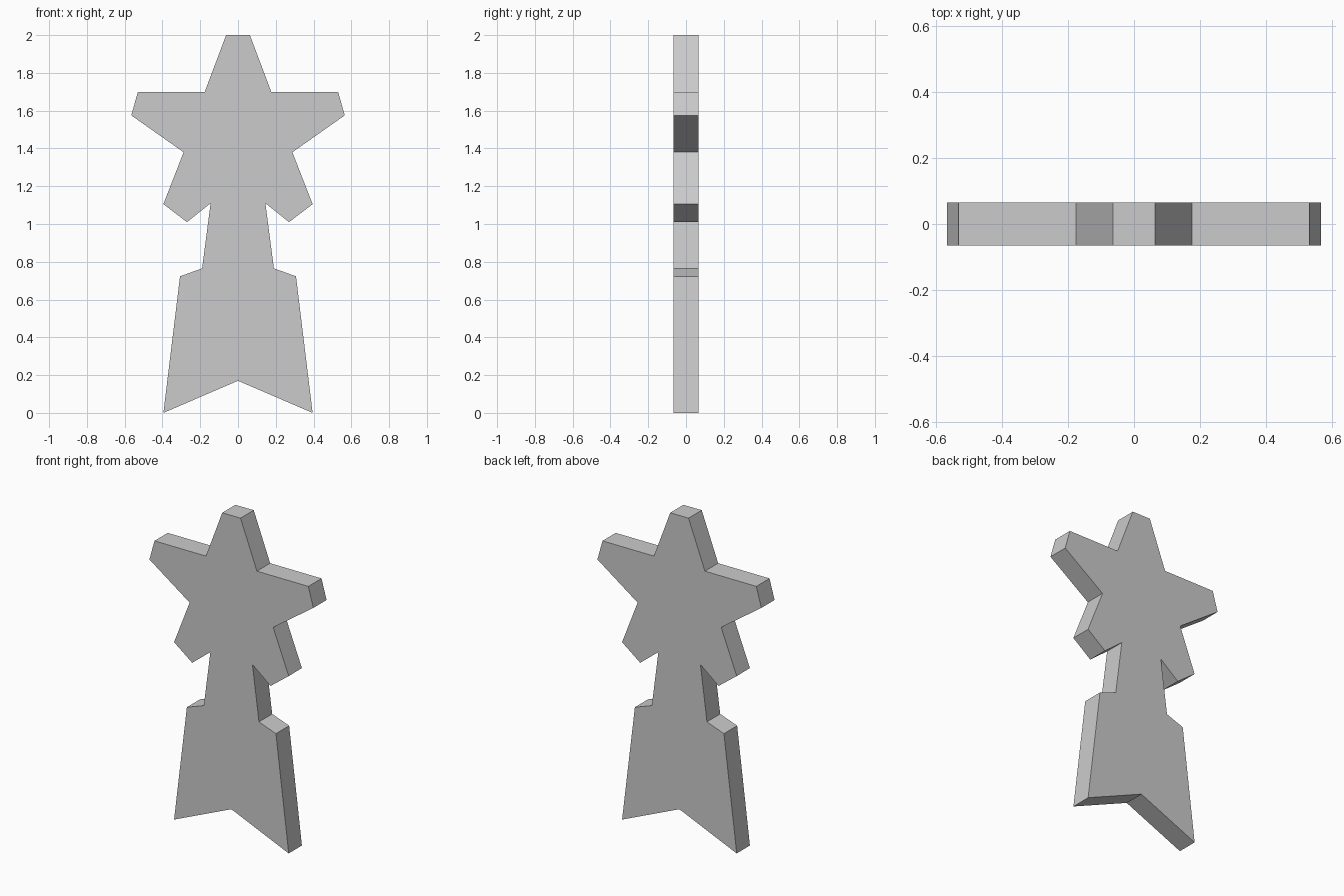
import bpy
import bmesh

cube = bpy.data.objects.get("Cube")
if cube:
    bpy.data.objects.remove(cube, do_unlink=True)

HALF_DEPTH = 0.065

# Right half of the outline, from top to bottom
star = [(0.063, 2.0), (0.176, 1.70), (0.53, 1.70), (0.565, 1.575),
        (0.288, 1.38), (0.395, 1.105), (0.27, 1.01)]
neck = [(0.145, 1.11), (0.19, 0.765)]
base = [(0.307, 0.723), (0.395, 0.0)]
half = star + neck + base
notch = [(0.0, 0.17)]
outline = half + notch + [(-x, z) for x, z in reversed(half)]

# Light grey material
grey = bpy.data.materials.new("light grey")
grey.use_nodes = True
colour = (0.6, 0.6, 0.6, 1)
grey.diffuse_color = colour
grey.node_tree.nodes["Principled BSDF"].inputs["Base Color"].default_value = colour

# Flat slab extruded from the outline
bm = bmesh.new()
face = bm.faces.new([bm.verts.new((x, -HALF_DEPTH, z)) for x, z in outline])
result = bmesh.ops.extrude_face_region(bm, geom=[face], use_keep_orig=True)
moved = [v for v in result["geom"] if isinstance(v, bmesh.types.BMVert)]
bmesh.ops.translate(bm, verts=moved, vec=(0, 2 * HALF_DEPTH, 0))
bmesh.ops.recalc_face_normals(bm, faces=bm.faces)

mesh = bpy.data.meshes.new("star_topped_slab")
bm.to_mesh(mesh)
bm.free()
mesh.materials.append(grey)
slab = bpy.data.objects.new("star_topped_slab", mesh)
bpy.context.collection.objects.link(slab)
